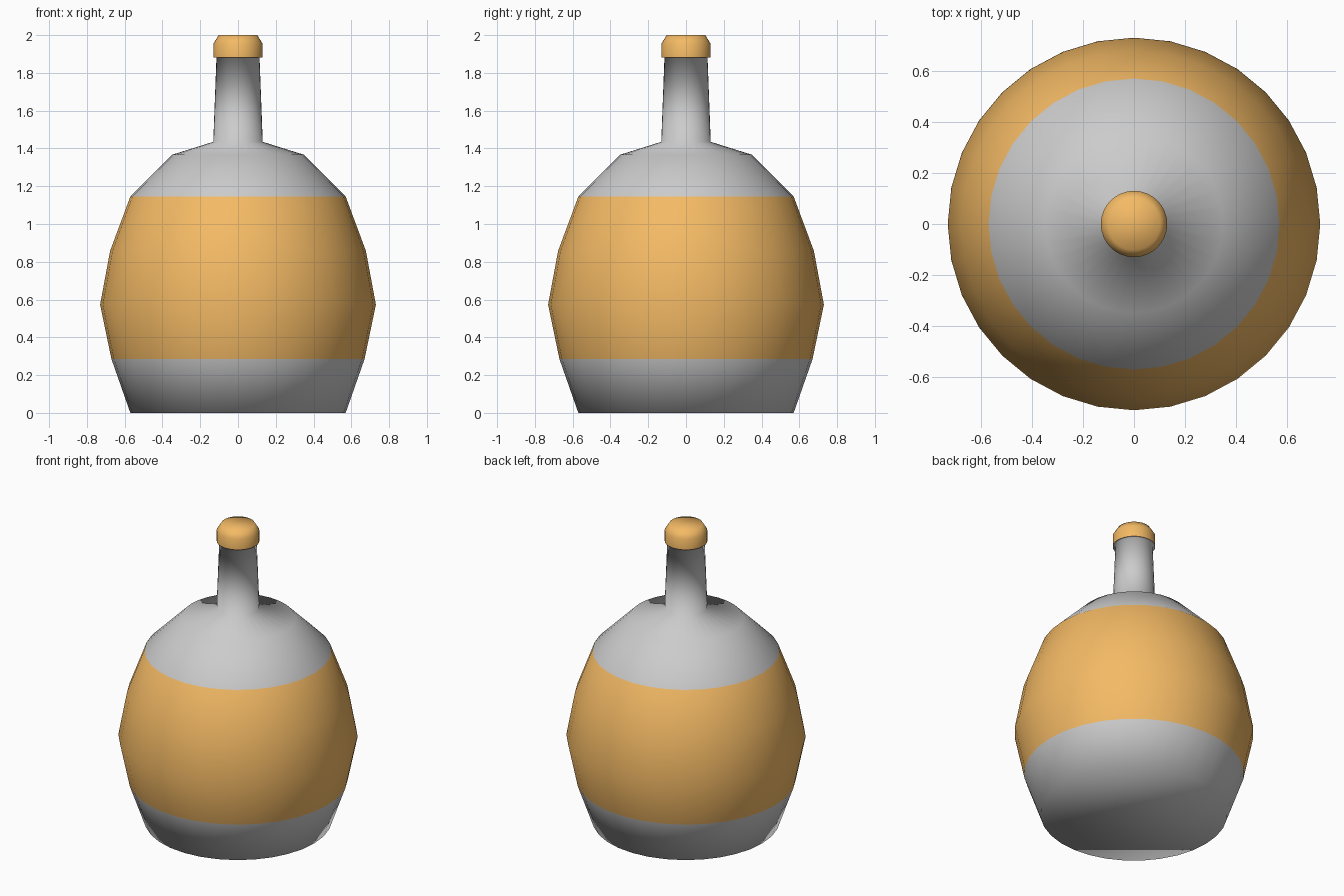
import bpy, bmesh
from math import cos, sin, tau

if "Cube" in bpy.data.objects:
    bpy.data.objects.remove(bpy.data.objects["Cube"])

SIDES = 32

orange = bpy.data.materials.new("orange")
orange.diffuse_color = (0.9, 0.49, 0.13, 1)
orange.use_nodes = True
orange.node_tree.nodes["Principled BSDF"].inputs["Base Color"].default_value = orange.diffuse_color
grey = bpy.data.materials.new("grey")
grey.diffuse_color = (0.8, 0.8, 0.8, 1)
grey.use_nodes = True
grey.node_tree.nodes["Principled BSDF"].inputs["Base Color"].default_value = grey.diffuse_color


def lathe(name, profile, materials, band=(), close_bottom=False, close_top=False):
    """Spin (radius, z) points round z; rings listed in band use the second material."""
    bm = bmesh.new()
    rings = [[bm.verts.new((r * cos(tau * i / SIDES), r * sin(tau * i / SIDES), z))
              for i in range(SIDES)] for r, z in profile]
    for k, (low, high) in enumerate(zip(rings, rings[1:])):
        for i in range(SIDES):
            j = (i + 1) % SIDES
            face = bm.faces.new((low[i], low[j], high[j], high[i]))
            face.material_index = int(k in band)
    if close_bottom:
        bm.faces.new(rings[0][::-1])
    if close_top:
        bm.faces.new(rings[-1])
    for face in bm.faces:
        face.smooth = True
    mesh = bpy.data.meshes.new(name)
    bm.to_mesh(mesh)
    bm.free()
    for mat in materials:
        mesh.materials.append(mat)
    obj = bpy.data.objects.new(name, mesh)
    bpy.context.collection.objects.link(obj)
    return obj


# Round body, wide orange band, shoulder, neck and the ledge under the cap
lathe("bottle_body",
      [(0.57, 0), (0.67, 0.285), (0.73, 0.573), (0.677, 0.858), (0.57, 1.145),
       (0.348, 1.367), (0.131, 1.435), (0.114, 1.882), (0.13, 1.882)],
      [grey, orange], band=(1, 2, 3), close_bottom=True)

# Orange stopper with a bevelled top edge
lathe("bottle_cap", [(0.13, 1.882), (0.13, 1.955), (0.102, 2.0)],
      [orange], close_top=True)
